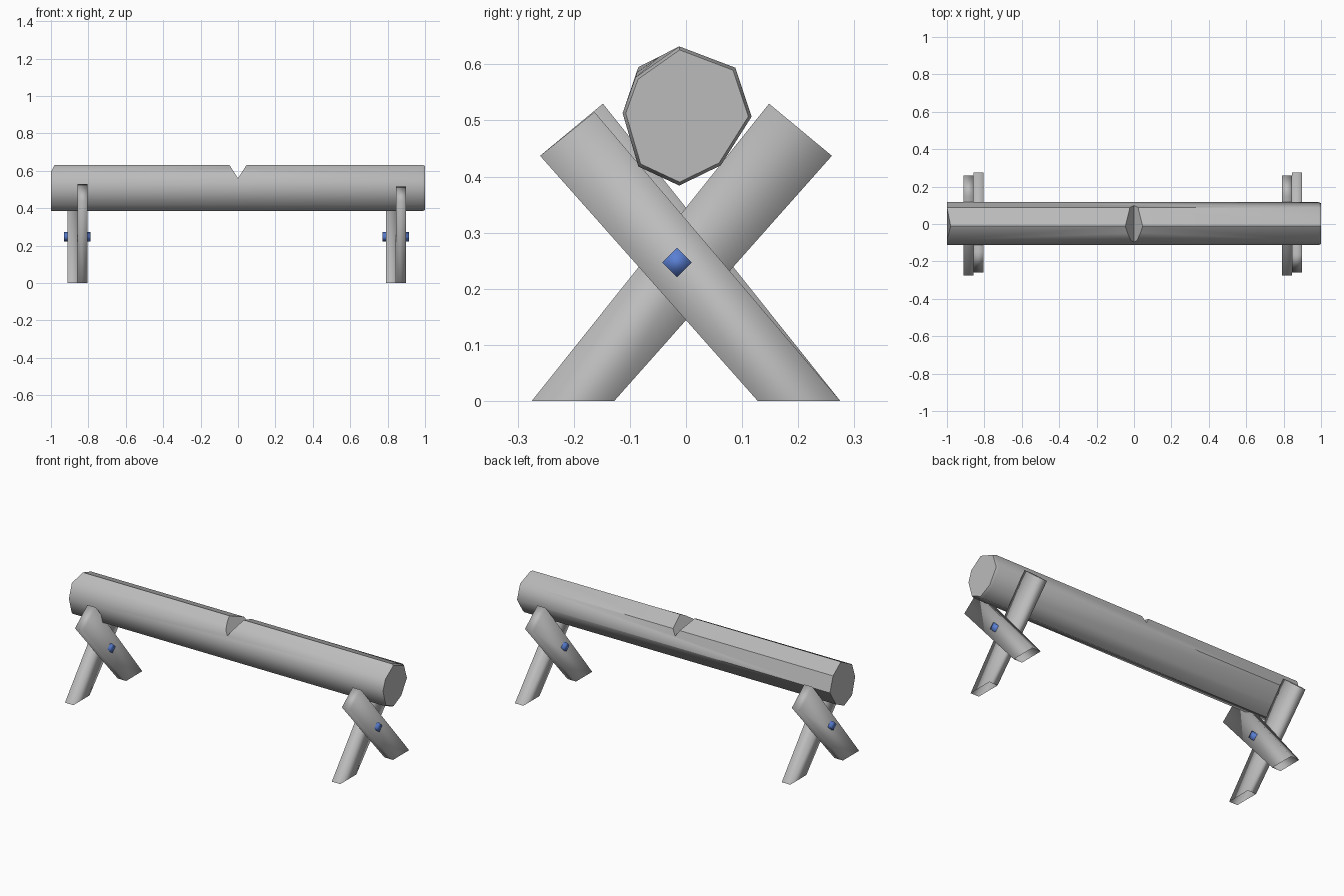
import bpy, bmesh, math

cube = bpy.data.objects.get("Cube")
if cube:
    bpy.data.objects.remove(cube, do_unlink=True)


def material(name, color):
    mat = bpy.data.materials.new(name)
    mat.use_nodes = True
    mat.diffuse_color = color
    mat.node_tree.nodes["Principled BSDF"].inputs["Base Color"].default_value = color
    return mat


grey = material("grey wood", (0.5, 0.5, 0.5, 1))
blue = material("blue peg", (0.1, 0.21, 0.65, 1))


def loft(name, rings, mat, open_side=None, smooth_angle=180):
    """Skin rings of points; open_side is the index of a side left without a face."""
    bm = bmesh.new()
    loops = [[bm.verts.new(p) for p in ring] for ring in rings]
    count = len(rings[0])
    for a, b in zip(loops, loops[1:]):
        for i in range(count):
            j = (i + 1) % count
            if i != open_side:
                bm.faces.new((a[i], a[j], b[j], b[i]))
    bm.faces.new(loops[0][::-1])
    bm.faces.new(loops[-1])
    bmesh.ops.recalc_face_normals(bm, faces=bm.faces)
    mesh = bpy.data.meshes.new(name)
    bm.to_mesh(mesh)
    bm.free()
    mesh.materials.append(mat)
    obj = bpy.data.objects.new(name, mesh)
    bpy.context.collection.objects.link(obj)
    smooth(obj, smooth_angle)
    return obj


def smooth(obj, angle):
    bpy.ops.object.select_all(action='DESELECT')
    obj.select_set(True)
    bpy.context.view_layer.objects.active = obj
    if angle >= 180:
        bpy.ops.object.shade_smooth()
    else:
        bpy.ops.object.shade_smooth_by_angle(angle=math.radians(angle))


def prism(name, profile, x0, x1, mat, open_side=None):
    return loft(name, [[(x, y, z) for y, z in profile] for x in (x0, x1)], mat, open_side)


# Log: uneven octagon, with a worn left end and a bevelled right end
octagon = [(-0.012, 0.632), (0.088, 0.594), (0.117, 0.507), (0.062, 0.42),
           (-0.012, 0.384), (-0.085, 0.418), (-0.113, 0.513), (-0.09, 0.577)]
left_octagon = octagon[:-1] + [(-0.085, 0.595)]
cy, cz = 0.0, 0.508
log = loft("log", [
    [(-0.98 if z > 0.61 else -1.0, y, z) for y, z in left_octagon],
    [(0.985, y, z) for y, z in octagon],
    [(1.0, cy + (y - cy) * 0.95, cz + (z - cz) * 0.95) for y, z in octagon],
], grey)

# V notch across the top of the log
cutter = loft("notch_cutter", [
    [(0, y, 0.56), (0.09, y, 0.70), (-0.09, y, 0.70)] for y in (-0.3, 0.3)], grey)
cutter.hide_render = True
cut = log.modifiers.new("notch", 'BOOLEAN')
cut.operation = 'DIFFERENCE'
cut.solver = 'EXACT'
cut.object = cutter
bpy.context.view_layer.objects.active = log
bpy.ops.object.modifier_apply(modifier=cut.name)
bpy.data.objects.remove(cutter, do_unlink=True)
smooth(log, 50)

# Crossed legs, open underneath, with a peg through each crossing
thick = 0.054
for side, x, tip in (("right", -0.8575, (-0.148, 0.53)), ("left", 0.845, (-0.163, 0.515))):
    front = [(0.128, 0), (0.275, 0), tip, (-0.26, 0.437)]
    back = [(-0.128, 0), (-0.275, 0), (0.148, 0.53), (0.26, 0.437)]
    prism(side + "_front_leg", front, x, x + thick, grey, open_side=0)
    prism(side + "_back_leg", back, x - thick, x, grey, open_side=0)
    r = 0.026
    diamond = [(-0.016 + r * math.cos(a * math.pi / 2), 0.247 + r * math.sin(a * math.pi / 2))
               for a in range(4)]
    prism(side + "_peg", diamond, x - 0.072, x + 0.068, blue)
